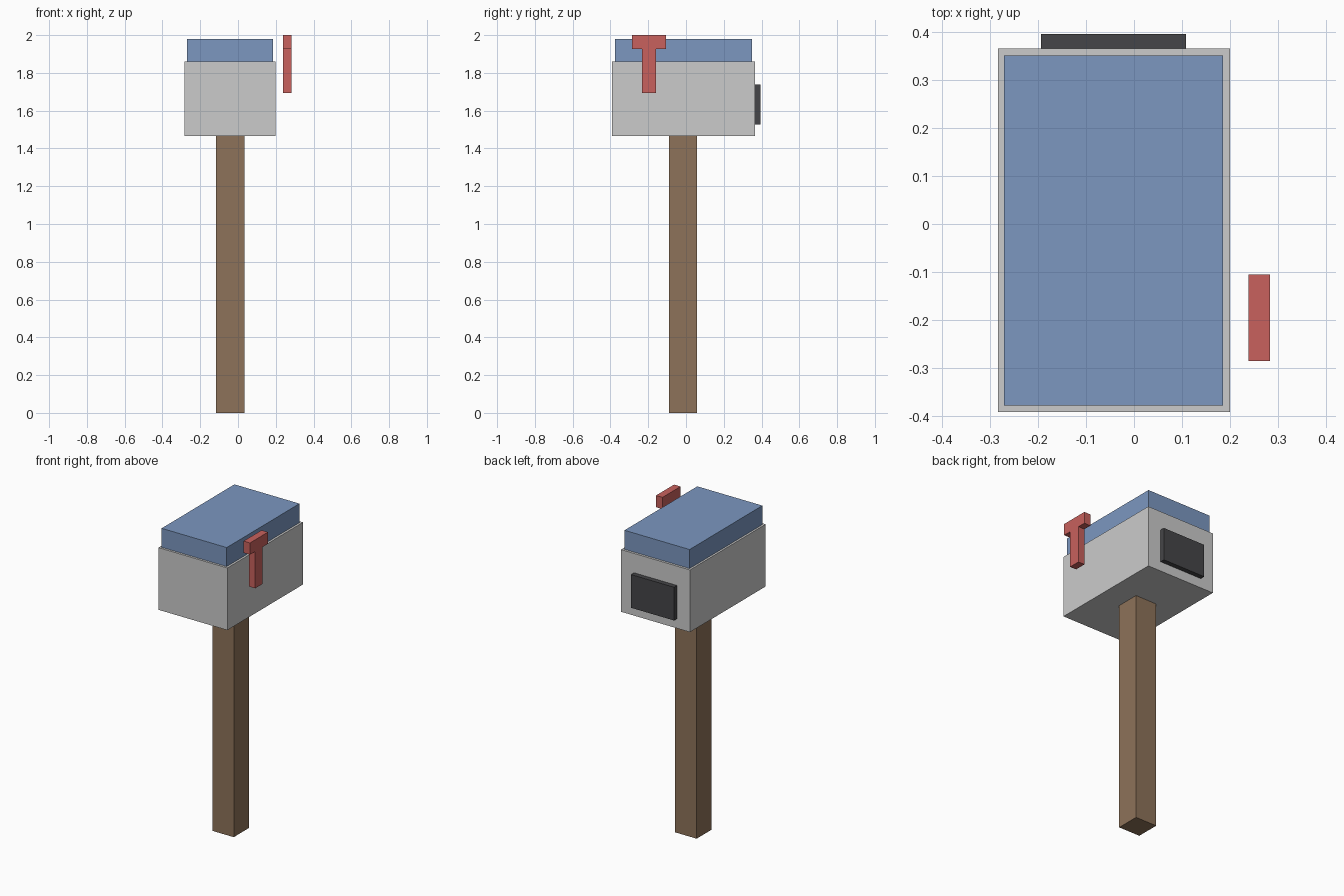
import bpy
import bmesh

if "Cube" in bpy.data.objects:
    bpy.data.objects.remove(bpy.data.objects["Cube"])


def paint(obj, color):
    if color:
        mat = bpy.data.materials.new(obj.name + "_paint")
        mat.diffuse_color = (*color, 1)
        mat.use_nodes = True
        mat.node_tree.nodes["Principled BSDF"].inputs["Base Color"].default_value = mat.diffuse_color
        obj.data.materials.append(mat)


def extrude_profile(name, points, direction, color=None):
    """Extrude a flat outline of 3D points into a closed solid."""
    bm = bmesh.new()
    face = bm.faces.new([bm.verts.new(p) for p in points])
    out = bmesh.ops.extrude_face_region(bm, geom=[face], use_keep_orig=True)
    moved = [g for g in out["geom"] if isinstance(g, bmesh.types.BMVert)]
    bmesh.ops.translate(bm, verts=moved, vec=direction)
    bmesh.ops.recalc_face_normals(bm, faces=bm.faces)
    mesh = bpy.data.meshes.new(name)
    bm.to_mesh(mesh)
    bm.free()
    obj = bpy.data.objects.new(name, mesh)
    bpy.context.collection.objects.link(obj)
    paint(obj, color)
    return obj


def box(name, x, y, z, color=None):
    """Box from (min, max) ranges on each axis."""
    base = [(x[0], y[0], z[0]), (x[1], y[0], z[0]),
            (x[1], y[1], z[0]), (x[0], y[1], z[0])]
    return extrude_profile(name, base, (0, 0, z[1] - z[0]), color)


BROWN = (0.27, 0.17, 0.10)
BLUE = (0.20, 0.31, 0.53)
RED = (0.58, 0.12, 0.11)
DARK = (0.06, 0.06, 0.065)

# Post, mailbox body, stepped lid and rear door
box("post", (-0.116, 0.034), (-0.091, 0.059), (0, 1.467), BROWN)
box("mailbox_body", (-0.283, 0.199), (-0.391, 0.365), (1.467, 1.86))
box("lid", (-0.27, 0.185), (-0.377, 0.35), (1.86, 1.98), BLUE)
box("door", (-0.193, 0.108), (0.365, 0.395), (1.528, 1.738), DARK)

# T-shaped flag standing clear of the right side
flag_y, stem, bar = -0.195, 0.037, 0.09
half = [(stem, 1.693), (stem, 1.926), (bar, 1.926), (bar, 2.0)]
outline = half + [(-w, z) for w, z in reversed(half)]
extrude_profile("flag", [(0.238, flag_y + w, z) for w, z in outline],
                (0.045, 0, 0), RED)
